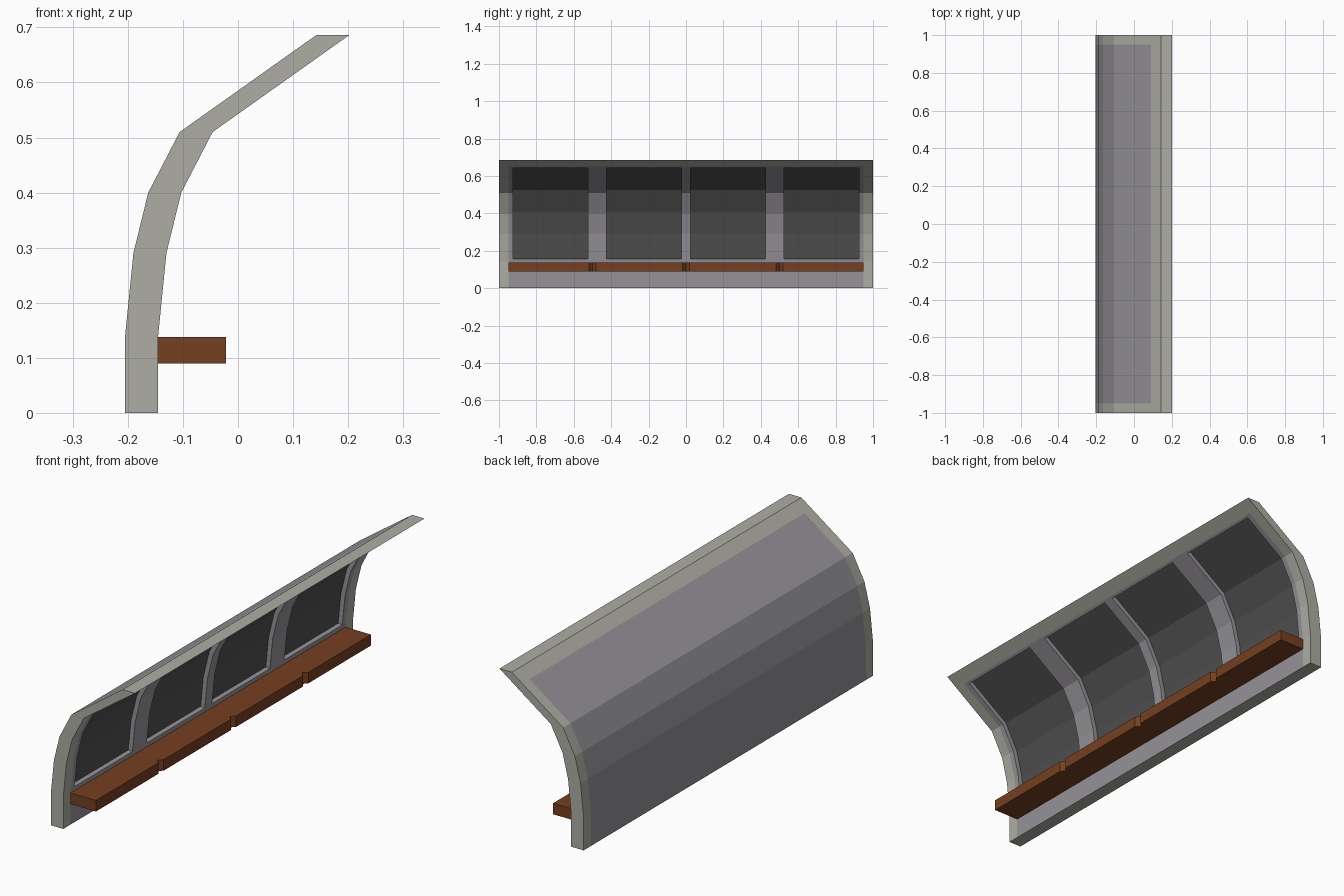
import bpy, bmesh

if "Cube" in bpy.data.objects:
    bpy.data.objects.remove(bpy.data.objects["Cube"])


def material(name, rgb):
    m = bpy.data.materials.new(name)
    m.diffuse_color = (*rgb, 1)
    m.use_nodes = True
    m.node_tree.nodes["Principled BSDF"].inputs["Base Color"].default_value = m.diffuse_color
    return m


def finish(name, bm, mats):
    bmesh.ops.recalc_face_normals(bm, faces=bm.faces)
    me = bpy.data.meshes.new(name)
    bm.to_mesh(me)
    bm.free()
    for m in mats:
        me.materials.append(m)
    ob = bpy.data.objects.new(name, me)
    bpy.context.collection.objects.link(ob)
    return ob


stone = material("pale_frame", (0.42, 0.42, 0.37))
panel = material("grey_panel", (0.30, 0.29, 0.31))
dark = material("dark_panel", (0.08, 0.08, 0.08))
wood = material("wood", (0.18, 0.05, 0.015))

# Curved wall: back profile (x, z); the front is the same profile 0.06 further on
PROFILE = [(-0.205, 0), (-0.205, 0.14), (-0.19, 0.29), (-0.163, 0.40),
           (-0.106, 0.51), (0.142, 0.686)]
THICK = 0.06
WINDOWS = [(-0.925, -0.525), (-0.425, -0.025), (0.025, 0.425), (0.525, 0.925)]
Z_LOW, Z_HIGH, Z_PANEL = 0.157, 0.643, 0.65


def back_x(z):
    for (x0, z0), (x1, z1) in zip(PROFILE, PROFILE[1:]):
        if z <= z1:
            return x0 + (x1 - x0) * (z - z0) / (z1 - z0)


rows = sorted([z for _, z in PROFILE] + [Z_LOW, Z_HIGH, Z_PANEL])
cols = sorted([-1, -0.95, 0.95, 1] + [y for w in WINDOWS for y in w])
nr, nc = len(rows), len(cols)

bm = bmesh.new()
back, front = [[[bm.verts.new((back_x(z) + dx, y, z)) for y in cols] for z in rows]
               for dx in (0, THICK)]
recesses = {}
for grid in (back, front):
    for r in range(nr - 1):
        for c in range(nc - 1):
            f = bm.faces.new((grid[r][c], grid[r][c + 1], grid[r + 1][c + 1], grid[r + 1][c]))
            y = (cols[c] + cols[c + 1]) / 2
            z = (rows[r] + rows[r + 1]) / 2
            f.material_index = int(abs(y) < 0.95 and z < Z_PANEL)
            if grid is front and Z_LOW < z < Z_HIGH:
                for w in WINDOWS:
                    if w[0] < y < w[1]:
                        recesses.setdefault(w, []).append(f)
# Close the ends, bottom and top
for r in range(nr - 1):
    for c in (0, nc - 1):
        bm.faces.new((back[r][c], front[r][c], front[r + 1][c], back[r + 1][c]))
for c in range(nc - 1):
    for r in (0, nr - 1):
        bm.faces.new((back[r][c], back[r][c + 1], front[r][c + 1], front[r][c]))
bmesh.ops.recalc_face_normals(bm, faces=bm.faces)
bm.normal_update()

# Four recessed dark panels
for faces in recesses.values():
    bmesh.ops.inset_region(bm, faces=faces, thickness=0, depth=-0.02, use_even_offset=True)
    for f in faces:
        f.material_index = 2
finish("shelter_wall", bm, [stone, panel, dark])

# Bench: plank outline with small notches along its front edge
X0, X1 = -0.145, -0.022
outline = [(X0, -0.95), (X1, -0.95)]
for y in (-0.5, 0, 0.5):
    outline += [(X1, y - 0.018), (X1 - 0.018, y), (X1, y + 0.018)]
outline += [(X1, 0.95), (X0, 0.95)]
bm = bmesh.new()
base = bm.faces.new([bm.verts.new((x, y, 0.09)) for x, y in outline])
top = bmesh.ops.extrude_face_region(bm, geom=[base])["geom"]
bmesh.ops.translate(bm, vec=(0, 0, 0.048),
                    verts=[v for v in top if isinstance(v, bmesh.types.BMVert)])
finish("bench", bm, [wood])
